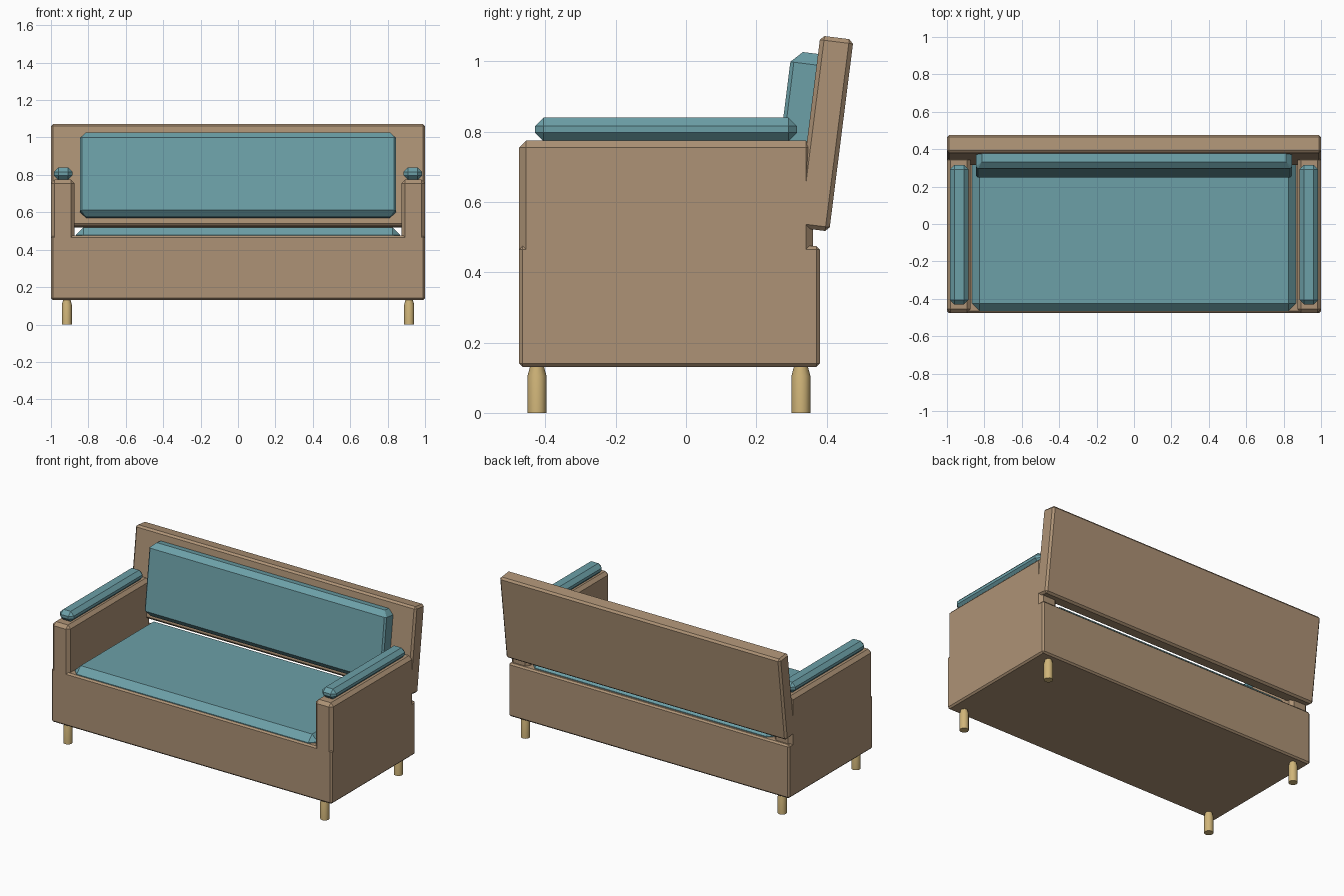
import bpy
import bmesh
import math
from mathutils import Matrix, Vector

cube = bpy.data.objects.get("Cube")
if cube:
    bpy.data.objects.remove(cube, do_unlink=True)


def material(name, rgb):
    mat = bpy.data.materials.new(name)
    mat.use_nodes = True
    colour = (*rgb, 1.0)
    mat.diffuse_color = colour
    mat.node_tree.nodes["Principled BSDF"].inputs["Base Color"].default_value = colour
    return mat


brown = material("brown_upholstery", (0.42, 0.29, 0.18))
teal = material("teal_fabric", (0.15, 0.35, 0.39))
wood = material("pale_wood", (0.63, 0.46, 0.19))


def add_object(name, bm, mat):
    bmesh.ops.recalc_face_normals(bm, faces=bm.faces[:])
    mesh = bpy.data.meshes.new(name)
    bm.to_mesh(mesh)
    bm.free()
    mesh.materials.append(mat)
    obj = bpy.data.objects.new(name, mesh)
    bpy.context.collection.objects.link(obj)
    return obj


def chamfered_box(name, centre, size, chamfer, mat, tilt=0.0, upright=None):
    """Box with flat chamfers; upright sets a separate width for vertical edges."""
    bm = bmesh.new()
    bmesh.ops.create_cube(bm, size=1.0, matrix=Matrix.Diagonal((*size, 1.0)))
    weights = bm.edges.layers.float.new("bevel_weight_edge")
    for edge in bm.edges:
        a, b = edge.verts
        vertical = abs(a.co.z - b.co.z) > size[2] / 2
        edge[weights] = upright / chamfer if vertical and upright else 1.0
    obj = add_object(name, bm, mat)
    bevel = obj.modifiers.new("chamfer", "BEVEL")
    bevel.limit_method = "WEIGHT"
    bevel.width = chamfer
    bevel.segments = 1
    obj.location = centre
    obj.rotation_euler.x = -math.radians(tilt)
    return obj


# Frame: base and reclined backrest
chamfered_box("base", (0, -0.047, 0.303), (2.0, 0.856, 0.344), 0.01, brown)
chamfered_box("backrest", (0, 0.395, 0.795), (2.0, 0.095, 0.55), 0.012, brown, tilt=7.2)

# Seat and back cushions
chamfered_box("seat_cushion", (0, -0.052, 0.445), (1.73, 0.824, 0.15), 0.04, teal)
chamfered_box("back_cushion", (0, 0.337, 0.797), (1.69, 0.13, 0.455), 0.032, teal,
              tilt=7.2, upright=0.01)

# Arms with padded tops
for side, label in ((1, "left"), (-1, "right")):
    chamfered_box(label + "_arm", (side * 0.937, -0.057, 0.598),
                  (0.126, 0.836, 0.354), 0.02, brown)
    chamfered_box(label + "_arm_pad", (side * 0.935, -0.057, 0.807),
                  (0.1, 0.746, 0.066), 0.024, teal)


def leg(name, x, y):
    """Round peg, narrowed toward the top, made from stacked rings."""
    bm = bmesh.new()
    sides = 12
    rings = []
    for radius, z in ((0.027, 0.0), (0.027, 0.105), (0.019, 0.135), (0.019, 0.15)):
        ring = []
        for i in range(sides):
            angle = math.tau * i / sides
            ring.append(bm.verts.new((x + radius * math.cos(angle),
                                      y + radius * math.sin(angle), z)))
        rings.append(ring)
    for low, high in zip(rings, rings[1:]):
        for i in range(sides):
            j = (i + 1) % sides
            face = bm.faces.new((low[i], low[j], high[j], high[i]))
            face.smooth = True
    bm.faces.new(rings[0])
    bm.faces.new(rings[-1])
    obj = add_object(name, bm, wood)
    bpy.ops.object.select_all(action="DESELECT")
    obj.select_set(True)
    bpy.context.view_layer.objects.active = obj
    bpy.ops.object.shade_smooth_by_angle(angle=math.radians(35))


# Four legs
for side, label in ((1, "left"), (-1, "right")):
    leg("front_" + label + "_leg", side * 0.915, -0.424)
    leg("back_" + label + "_leg", side * 0.915, 0.327)
